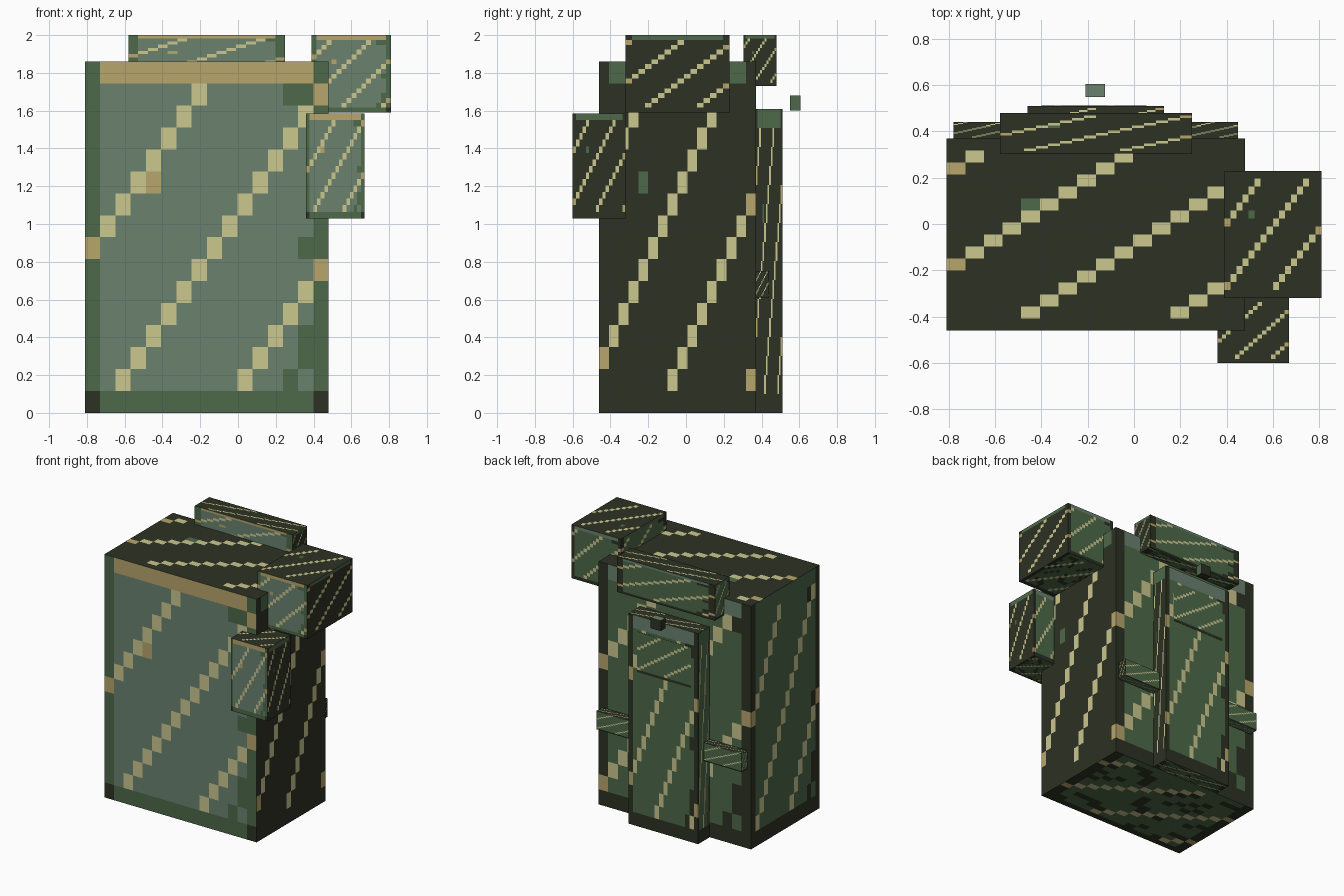
import bpy, bmesh
from mathutils import Vector

if "Cube" in bpy.data.objects:
    bpy.data.objects.remove(bpy.data.objects["Cube"])

# Flat colours (linear)
COLOURS = [
    ("grey_green", (0.147, 0.223, 0.159)),
    ("leaf_green", (0.074, 0.144, 0.067)),
    ("dark_olive", (0.026, 0.032, 0.017)),
    ("pale_stripe", (0.597, 0.571, 0.275)),
    ("tan_trim", (0.479, 0.381, 0.150)),
]
GREY, GREEN, DARK, PALE, TAN = range(5)
MATS = []
for name, c in COLOURS:
    m = bpy.data.materials.new(name)
    m.diffuse_color = (*c, 1.0)
    m.use_nodes = True
    m.node_tree.nodes["Principled BSDF"].inputs["Base Color"].default_value = m.diffuse_color
    MATS.append(m)

N = 16  # cloth pattern cells along each face edge

# side: (u axis, v axis, normal, base, border, top row, stripe offset)
SIDES = {
    "front":  ((1, 0, 0), (0, 0, 1), (0, -1, 0), GREY, GREEN, TAN, 1),
    "right":  ((0, 1, 0), (0, 0, 1), (1, 0, 0), DARK, DARK, GREEN, 6),
    "back":   ((-1, 0, 0), (0, 0, 1), (0, 1, 0), GREEN, DARK, GREY, 7),
    "left":   ((0, -1, 0), (0, 0, 1), (-1, 0, 0), GREEN, DARK, GREEN, 0),
    "top":    ((1, 0, 0), (0, 1, 0), (0, 0, 1), DARK, DARK, DARK, 3),
    "bottom": ((-1, 0, 0), (0, 1, 0), (0, 0, -1), GREEN, DARK, GREEN, 4),
}
# worn patches next to the border
PATCHES = {(14, 2), (14, 3), (14, 7), (14, 14), (13, 14), (13, 1)}


def cell_colour(side, i, j, shift, framed):
    base, border, top, offset = SIDES[side][3:]
    last = N - 1
    on_stripe = (i - j - offset - shift) % 8 == 0
    if j == 0:
        return DARK if i in (0, last) else border
    if not framed:
        return PALE if on_stripe else base
    if j == last:
        return border if i in (0, last) else top
    if i in (0, last):
        return TAN if on_stripe else border
    if on_stripe:
        return PALE
    if (i, j) in PATCHES:
        return border
    if (i, j) == (4, 10):  # single odd stitch
        return TAN if side == "front" else GREEN
    if side == "bottom" and (i * 7 + j * 5 + i * j) % 11 < 3:
        return DARK
    return base


def cloth_box(name, x, y, z, shift=0, framed=True, plain=None):
    """Box whose sides are divided into a grid of coloured cells."""
    lo, hi = Vector((x[0], y[0], z[0])), Vector((x[1], y[1], z[1]))
    mid, half = (lo + hi) / 2, (hi - lo) / 2
    n = 1 if plain else N
    bm = bmesh.new()
    for side, spec in SIDES.items():
        u, v, w = (Vector(a) * half for a in spec[:3])  # element product below
        u, v, w = (Vector([a[k] * half[k] for k in range(3)]) for a in spec[:3])
        grid = [[bm.verts.new(mid + w + u * (2 * i / n - 1) + v * (2 * j / n - 1))
                 for j in range(n + 1)] for i in range(n + 1)]
        for i in range(n):
            for j in range(n):
                f = bm.faces.new((grid[i][j], grid[i + 1][j],
                                  grid[i + 1][j + 1], grid[i][j + 1]))
                f.material_index = (plain[side] if plain else
                                    cell_colour(side, i, j, shift, framed))
    bmesh.ops.remove_doubles(bm, verts=bm.verts, dist=1e-5)
    bmesh.ops.recalc_face_normals(bm, faces=bm.faces)
    me = bpy.data.meshes.new(name)
    bm.to_mesh(me)
    bm.free()
    for m in MATS:
        me.materials.append(m)
    ob = bpy.data.objects.new(name, me)
    bpy.context.collection.objects.link(ob)
    return ob


# Main pack and its pouches
cloth_box("pack_body", (-0.81, 0.48), (-0.46, 0.37), (0, 1.86))
cloth_box("shoulder_pouch", (0.39, 0.81), (-0.32, 0.23), (1.59, 2.0), shift=4)
cloth_box("chest_pouch", (0.36, 0.67), (-0.60, -0.32), (1.03, 1.585))
cloth_box("top_roll", (-0.58, 0.25), (0.305, 0.48), (1.73, 2.0), shift=6)
cloth_box("back_pocket", (-0.46, 0.13), (0.37, 0.51), (0, 1.61), shift=-2)

# Flap lying almost flush on the back pocket
cloth_box("pocket_flap", (-0.40, 0.055), (0.45, 0.512), (1.18, 1.49), framed=False)

# Side straps either side of the back pocket
for name, x in (("strap_left", (-0.78, -0.46)), ("strap_right", (0.13, 0.45))):
    cloth_box(name, x, (0.37, 0.44), (0.61, 0.75), framed=False)

# Small floating toggle behind the pocket
cloth_box("toggle", (-0.21, -0.125), (0.55, 0.605), (1.60, 1.68),
          plain={"front": GREY, "right": GREEN, "back": DARK,
                 "left": DARK, "top": GREY, "bottom": DARK})
